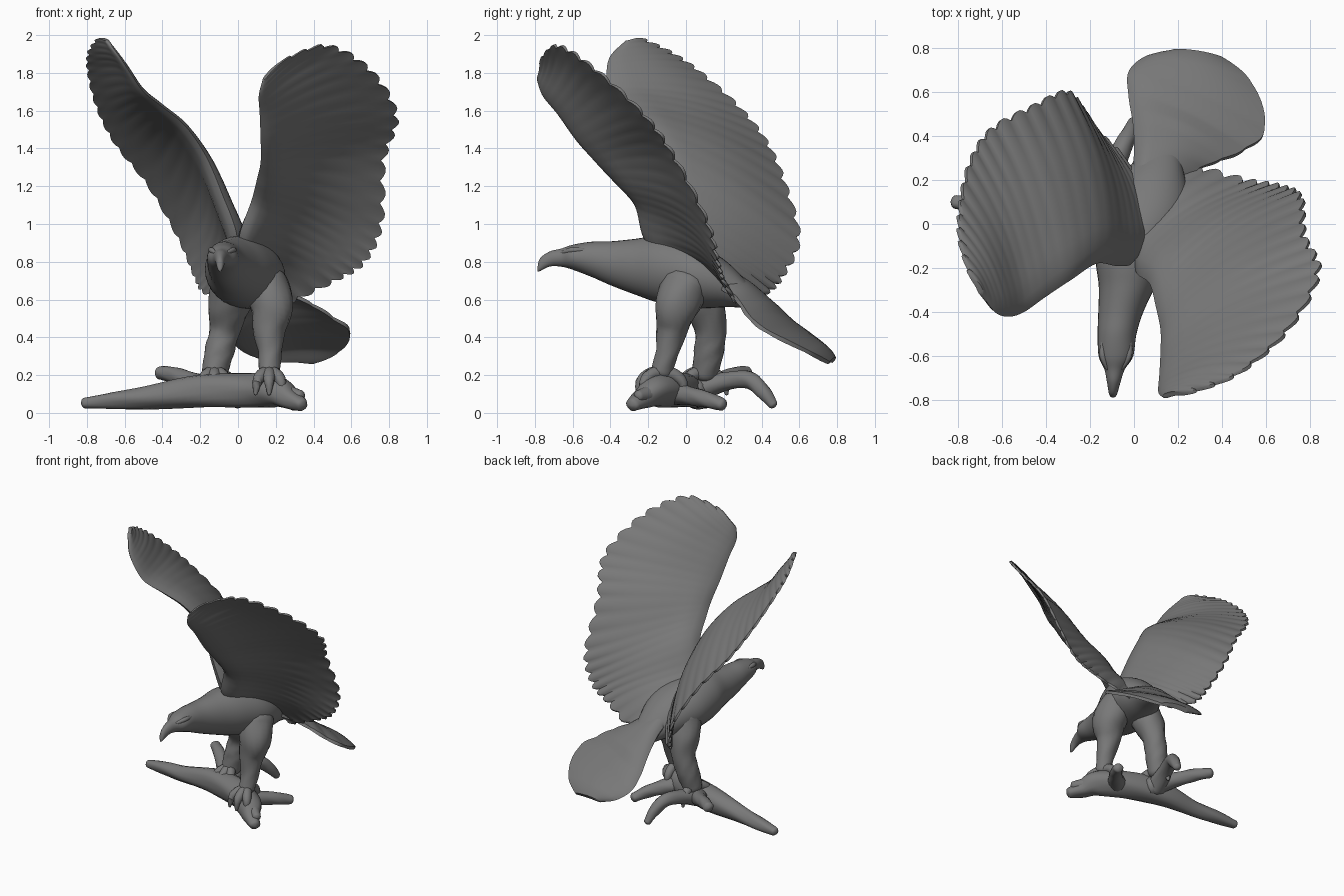
import bpy, bmesh, math
from mathutils import Vector

cube = bpy.data.objects.get("Cube")
if cube:
    bpy.data.objects.remove(cube, do_unlink=True)

# Single dark grey material
grey = bpy.data.materials.new("dark_grey")
grey.use_nodes = True
COL = (0.19, 0.19, 0.19, 1)
grey.diffuse_color = COL
bsdf = next(n for n in grey.node_tree.nodes if n.type == 'BSDF_PRINCIPLED')
bsdf.inputs["Base Color"].default_value = COL
bsdf.inputs["Roughness"].default_value = 0.6


def spline(pts, t):
    """Catmull-Rom sample of equal-length tuples, t in 0..1."""
    n = len(pts) - 1
    i = min(int(t * n), n - 1)
    f = t * n - i
    a, b, c, d = (pts[max(0, min(n, k))] for k in (i - 1, i, i + 1, i + 2))
    return [0.5 * (2 * q + (r - p) * f + (2 * p - 5 * q + 4 * r - s) * f * f
                   + (3 * q - p - 3 * r + s) * f ** 3) for p, q, r, s in zip(a, b, c, d)]


def loft(name, rings):
    """Skin closed rings of points and cap both ends."""
    bm = bmesh.new()
    vs = [[bm.verts.new(p) for p in ring] for ring in rings]
    k = len(vs[0])
    for a, b in zip(vs, vs[1:]):
        for j in range(k):
            bm.faces.new((a[j], a[(j + 1) % k], b[(j + 1) % k], b[j]))
    bm.faces.new(vs[0])
    bm.faces.new(vs[-1])
    bmesh.ops.remove_doubles(bm, verts=bm.verts, dist=0.0002)
    bmesh.ops.recalc_face_normals(bm, faces=bm.faces)
    me = bpy.data.meshes.new(name)
    bm.to_mesh(me)
    bm.free()
    me.materials.append(grey)
    ob = bpy.data.objects.new(name, me)
    bpy.context.collection.objects.link(ob)
    bpy.ops.object.select_all(action='DESELECT')
    ob.select_set(True)
    bpy.context.view_layer.objects.active = ob
    bpy.ops.object.shade_smooth_by_angle(angle=math.radians(50))
    return ob


def tube(name, pts, n=24, k=16, knobs=0.0):
    """Round tapering limb through (x, y, z, radius) points with domed ends."""
    rings = []
    for i in range(-3, n + 4):
        t = max(0, min(1, i / n))
        x, y, z, r = spline(pts, t)
        c = Vector((x, y, z))
        d = (Vector(spline(pts, min(1, t + .02))[:3])
             - Vector(spline(pts, max(0, t - .02))[:3])).normalized()
        over = max(-i, i - n, 0) / 3
        if over:
            c += d * r * 0.7 * over * (1 if i > n else -1)
            r *= math.sqrt(max(0.02, 1 - over * over))
        side = d.cross(Vector((0.31, 0.17, 0.93))).normalized()
        up = side.cross(d)
        ring = []
        for j in range(k):
            a = 2 * math.pi * j / k
            w = r * (1 + knobs * math.sin(3 * a + 5 * t) * math.sin(11 * t + a))
            ring.append(c + (side * math.cos(a) + up * math.sin(a)) * w)
        rings.append(ring)
    return loft(name, rings)


def vane(name, lead, trail, cup, root, thin, scallops, lobe, n=120, m=18):
    """Feathered sheet between two edge curves, bowed by cup, thick at the root."""
    def point(t, u):
        return Vector(spline(lead, t)).lerp(Vector(spline(trail, t)), u)
    rings = []
    for i in range(n + 1):
        t = i / n
        wave = abs(math.sin(math.pi * scallops * t))
        front, back = [], []
        for j in range(m + 1):
            u = j / m
            u = u * u * (3 - 2 * u) * 0.5 + u * 0.5
            p = point(t, u)
            dt = point(min(1, t + .01), u) - point(max(0, t - .01), u)
            du = point(t, 1) - point(t, 0)
            nor = dt.cross(du).normalized()
            p += nor * cup * math.sin(math.pi * u) * (1 - 0.6 * t) * min(1, du.length * 2)
            p += du.normalized() * lobe * (wave - 0.7) * u ** 5
            h = thin + root * (1 - t) ** 1.3 * (1 - u) ** 2
            h += 0.004 * (wave - 0.5) * u                    # feather ribs
            h *= math.sqrt(min(1, u / 0.15)) * (1 - 0.45 * u ** 4)
            front.append(p + nor * h)
            back.append(p - nor * h)
        rings.append(front + back[::-1])
    return loft(name, rings)


# Body from beak tip to rump: x, y, z, half width, half height
body = [(-.095, -.787, .757, .006, .010), (-.095, -.772, .785, .018, .034),
        (-.092, -.72, .815, .030, .040), (-.088, -.66, .822, .046, .048),
        (-.082, -.60, .824, .078, .066), (-.077, -.50, .813, .088, .093),
        (-.060, -.40, .792, .102, .116), (-.030, -.28, .775, .130, .145),
        (.000, -.15, .760, .175, .175), (.040, .00, .735, .200, .180),
        (.070, .12, .710, .180, .155), (.095, .24, .670, .130, .110),
        (.130, .36, .600, .070, .050)]
rings = []
for i in range(73):
    x, y, z, rx, rz = spline(body, i / 72)
    rings.append([(x + rx * math.cos(a), y, z + rz * math.sin(a))
                  for a in (2 * math.pi * j / 32 for j in range(32))])
loft("body_and_head", rings)

# Brow ridges on both sides of the head
for side, s in (("left", 1), ("right", -1)):
    tube(side + "_brow", [(-.088 + s * .032, -.655, .848, .010),
                          (-.083 + s * .058, -.60, .862, .016),
                          (-.08 + s * .062, -.54, .862, .010)], n=8, k=8)

# Wings: matching points on the leading and trailing edges
vane("left_wing",
     [(0, -.12, .80), (.01, -.22, .95), (.07, -.27, 1.12), (.10, -.38, 1.235),
      (.12, -.48, 1.33), (.12, -.58, 1.44), (.115, -.68, 1.58), (.11, -.76, 1.68),
      (.13, -.785, 1.76)],
     [(.26, .27, .58), (.51, .20, .70), (.67, .17, .80), (.76, .12, 1.0),
      (.775, -.05, 1.34), (.84, -.22, 1.58), (.70, -.48, 1.82), (.47, -.68, 1.945),
      (.24, -.77, 1.87)],
     cup=.08, root=.075, thin=.013, scallops=24, lobe=.035)
vane("right_wing",
     [(0, -.10, .80), (-.01, -.18, .96), (-.08, -.19, 1.15), (-.17, -.18, 1.36),
      (-.28, -.25, 1.52), (-.40, -.33, 1.62), (-.50, -.40, 1.70), (-.57, -.42, 1.80),
      (-.63, -.40, 1.89), (-.69, -.32, 1.97)],
     [(-.06, .32, .60), (-.18, .44, .64), (-.23, .52, .73), (-.31, .60, .92),
      (-.47, .53, 1.20), (-.65, .43, 1.43), (-.745, .28, 1.62), (-.79, .08, 1.80),
      (-.79, -.08, 1.91), (-.74, -.24, 1.985)],
     cup=-.08, root=.075, thin=.013, scallops=24, lobe=.03)

# Fanned tail
vane("tail",
     [(-.02, .18, .74), (0, .32, .66), (-.005, .45, .55), (-.025, .58, .44),
      (-.025, .69, .37), (.05, .76, .31), (.16, .785, .275)],
     [(.20, .16, .68), (.30, .25, .62), (.40, .29, .57), (.51, .34, .50),
      (.595, .43, .43), (.54, .63, .33), (.40, .755, .265)],
     cup=-.07, root=.03, thin=.018, scallops=6, lobe=.008, n=60)

# Legs, thigh to ankle
tube("left_leg", [(.15, .0, .68, .12), (.18, -.05, .56, .115), (.165, -.075, .44, .085),
                  (.17, -.10, .32, .062), (.165, -.13, .22, .055)], knobs=.05)
tube("right_leg", [(-.02, .05, .68, .12), (-.05, .10, .56, .110), (-.07, .13, .44, .082),
                   (-.10, .12, .32, .078), (-.125, .10, .21, .068)], knobs=.05)

# Toes with claws wrapped over the branch
for side, fx, fy in (("left", .165, -.13), ("right", -.125, .09)):
    for i, ang in enumerate((-125, -90, -55, 90)):
        dx, dy = math.cos(math.radians(ang)), math.sin(math.radians(ang))
        tube(f"{side}_toe_{i + 1}",
             [(fx + dx * r, fy + dy * r, z, w) for r, z, w in
              ((.0, .21, .04), (.06, .205, .034), (.11, .165, .028), (.125, .10, .010))],
             n=10, k=10)

# Branch and its forks
tube("main_branch", [(-.81, .10, .052, .030), (-.66, .08, .065, .046), (-.48, .05, .08, .058),
                     (-.20, .02, .115, .085), (.05, -.06, .12, .088), (.20, -.16, .115, .085),
                     (.27, -.23, .075, .058), (.335, -.28, .045, .038)], n=50, knobs=.1)
tube("raised_stub", [(-.12, .04, .12, .07), (-.24, .17, .165, .05),
                     (-.34, .26, .20, .042), (-.41, .32, .212, .036)], knobs=.06)
tube("rear_twig", [(-.15, .06, .12, .07), (-.11, .20, .165, .05), (-.06, .33, .175, .045),
                   (-.02, .41, .11, .038), (.0, .46, .045, .026)], knobs=.06)
tube("side_twig", [(.08, -.08, .11, .07), (.18, .02, .09, .05),
                   (.25, .11, .07, .042), (.30, .19, .045, .034)], knobs=.06)
tube("branch_knot", [(.27, -.20, .10, .045), (.33, -.25, .09, .03)], n=6)
